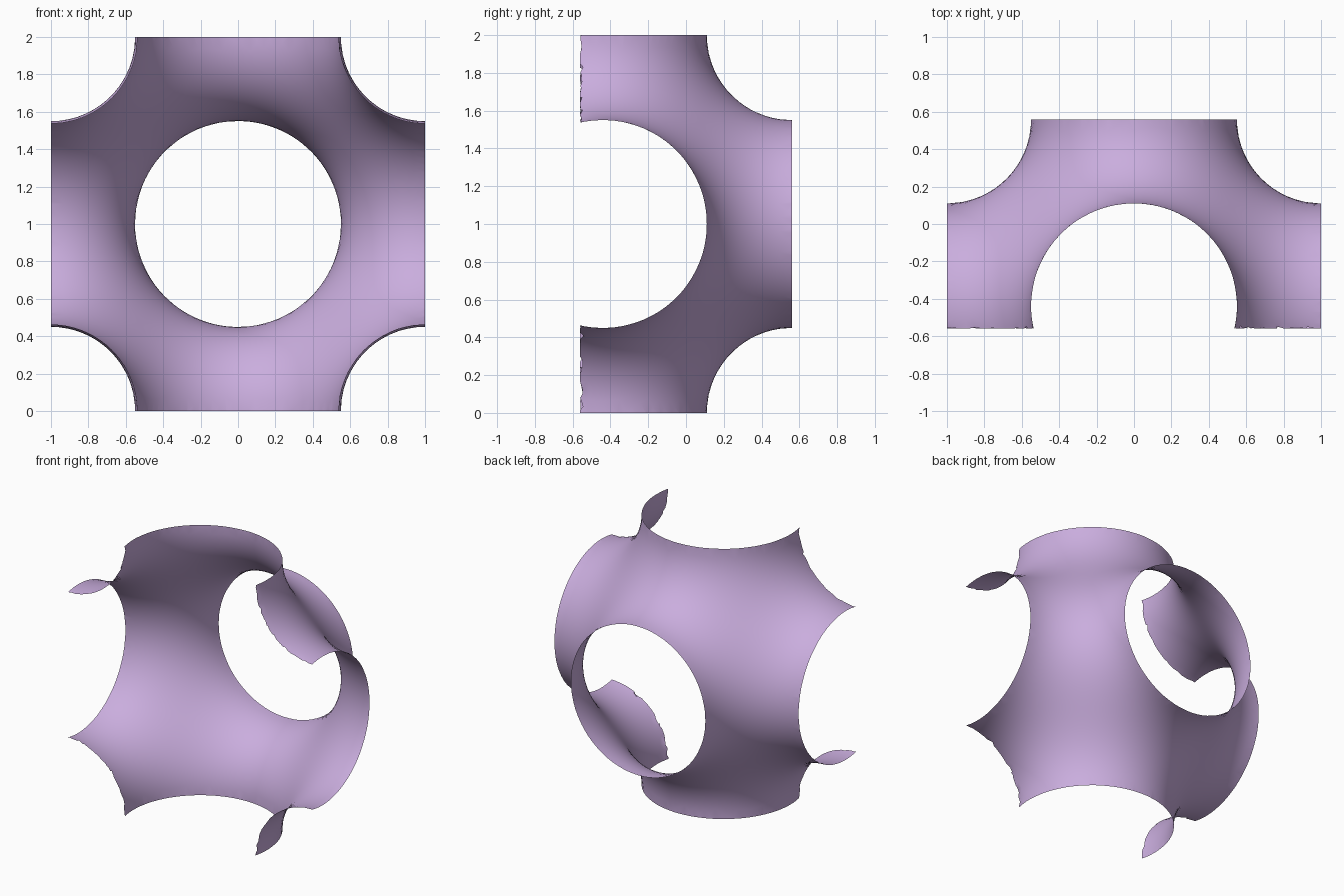
import bpy
import bmesh
import random
from math import cos, pi, radians
from mathutils import Vector

random.seed(4)
cube = bpy.data.objects.get("Cube")
if cube:
    bpy.data.objects.remove(cube, do_unlink=True)

CENTRE = Vector((0, -0.44, 1))   # middle of the full six-necked cell
FRONT = -0.56                    # where the front of the cell is cut away


def field(p):
    """Periodic minimal surface: positive inside; necks run straight past the cell."""
    x, y, z = (cos(pi * min(abs(c), 1)) for c in p)
    return x + y + z - 0.563 * x * y * z + 0.015 * (x * y + y * z + z * x) + 0.259


def surface_point(direction):
    near, far = 0.0, 3.0
    for _ in range(26):
        mid = (near + far) / 2
        if field(direction * mid) > 0:
            near = mid
        else:
            far = mid
    return direction * near


def trim(bm, point, normal):
    geom = bm.verts[:] + bm.edges[:] + bm.faces[:]
    bmesh.ops.bisect_plane(bm, geom=geom, dist=1e-6, plane_co=point,
                           plane_no=normal, clear_outer=True)


# Sphere pushed out onto the surface
bm = bmesh.new()
bmesh.ops.create_icosphere(bm, subdivisions=6, radius=1)
for v in bm.verts:
    v.co = surface_point(v.co.normalized()) + CENTRE

# Open the five remaining necks and cut the front away
for axis in (Vector((1, 0, 0)), Vector((-1, 0, 0)), Vector((0, 1, 0)),
             Vector((0, 0, 1)), Vector((0, 0, -1))):
    trim(bm, CENTRE + axis, axis)
trim(bm, Vector((0, FRONT, 0)), Vector((0, -1, 0)))

# Slightly ragged front rim
for v in bm.verts:
    if abs(v.co.y - FRONT) < 1e-4 and random.random() < 0.4:
        v.co.y += random.uniform(0, 0.015)

mesh = bpy.data.meshes.new("curved_shell")
bm.to_mesh(mesh)
bm.free()
shell = bpy.data.objects.new("curved_shell", mesh)
bpy.context.collection.objects.link(shell)

# Lilac finish
lilac = bpy.data.materials.new("lilac")
lilac.use_nodes = True
colour = (0.59, 0.42, 0.73, 1)
lilac.diffuse_color = colour
lilac.node_tree.nodes["Principled BSDF"].inputs["Base Color"].default_value = colour
mesh.materials.append(lilac)

bpy.ops.object.select_all(action="DESELECT")
shell.select_set(True)
bpy.context.view_layer.objects.active = shell
bpy.ops.object.shade_smooth_by_angle(angle=radians(40))
